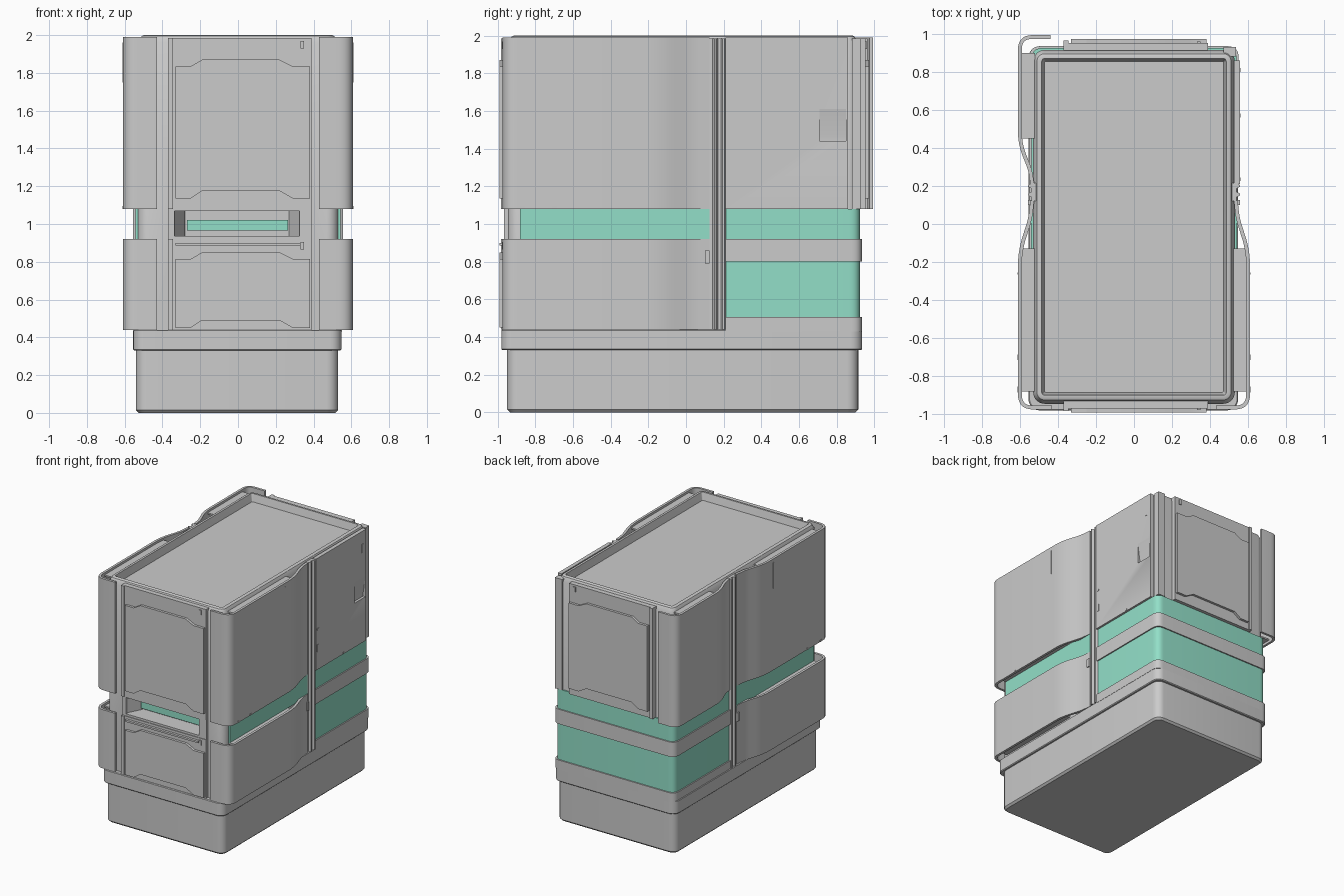
import bpy, bmesh, math
from mathutils import Vector

if "Cube" in bpy.data.objects:
    bpy.data.objects.remove(bpy.data.objects["Cube"])

mint = bpy.data.materials.new("mint")
mint.diffuse_color = (0.29, 0.74, 0.58, 1)
mint.use_nodes = True
mint.node_tree.nodes["Principled BSDF"].inputs["Base Color"].default_value = mint.diffuse_color


def finish(name, bm, mat=None):
    bmesh.ops.recalc_face_normals(bm, faces=bm.faces)
    me = bpy.data.meshes.new(name)
    bm.to_mesh(me)
    bm.free()
    ob = bpy.data.objects.new(name, me)
    bpy.context.collection.objects.link(ob)
    if mat:
        me.materials.append(mat)
    bpy.ops.object.select_all(action='DESELECT')
    bpy.context.view_layer.objects.active = ob
    ob.select_set(True)
    bpy.ops.object.shade_smooth_by_angle(angle=math.radians(30))
    return ob


def skin(name, rings, mat=None):
    """Join rings of 3D points and cap both ends."""
    bm = bmesh.new()
    vs = [[bm.verts.new(p) for p in ring] for ring in rings]
    n = len(rings[0])
    for a, b in zip(vs, vs[1:]):
        for i in range(n):
            j = (i + 1) % n
            bm.faces.new((a[i], a[j], b[j], b[i]))
    bm.faces.new(vs[0])
    bm.faces.new(vs[-1])
    return finish(name, bm, mat)


def prism(name, pts, a, b, mat=None, plane='xy'):
    put = (lambda u, v, w: (u, v, w)) if plane == 'xy' else (lambda u, v, w: (u, w, v))
    return skin(name, [[put(u, v, w) for u, v in pts] for w in (a, b)], mat)


def box(name, x0, x1, y0, y1, z0, z1, mat=None):
    return prism(name, [(x0, y0), (x1, y0), (x1, y1), (x0, y1)], z0, z1, mat)


def loft(name, rect, levels, r=0.06, n=6):
    """Rounded rectangle stacked through (inset, z) levels."""
    x0, x1, y0, y1 = rect
    rings = []
    for d, z in levels:
        ring = []
        for k, (cx, cy) in enumerate([(x1 - r, y1 - r), (x0 + r, y1 - r),
                                      (x0 + r, y0 + r), (x1 - r, y0 + r)]):
            sx, sy = (1, -1, -1, 1)[k], (1, 1, -1, -1)[k]
            rr, back = max(r - d, 0.008), max(d - r + 0.008, 0)
            for i in range(n + 1):
                a = math.pi / 2 * (k + i / n)
                ring.append((cx - sx * back + rr * math.cos(a),
                             cy - sy * back + rr * math.sin(a), z))
        rings.append(ring)
    return skin(name, rings)


def rounded(path, r, n=7):
    p = [Vector(q) for q in path]
    out = [p[0]]
    for a, b, c in zip(p, p[1:], p[2:]):
        d = min(r, 0.45 * (a - b).length, 0.45 * (c - b).length)
        s, e = b + (a - b).normalized() * d, b + (c - b).normalized() * d
        for i in range(n + 1):
            t = i / n
            out.append(s * (1 - t) ** 2 + b * 2 * t * (1 - t) + e * t * t)
    return out + [p[-1]]


def strip(name, path, z0, z1, t=0.02, r=0.1, mat=None):
    """Upright sheet along a path, thickened to the left of its direction."""
    p = rounded(path, r)
    inner = []
    for i, q in enumerate(p):
        d = (p[min(i + 1, len(p) - 1)] - p[max(i - 1, 0)]).normalized()
        inner.append(q + Vector((-d.y, d.x)) * t)
    return prism(name, [tuple(v) for v in p + inner[::-1]], z0, z1, mat)


def flip(path):
    return [(-x, y) for x, y in reversed(path)]


# plinth, skirt and core with a sunken roof
loft("base", (-0.54, 0.53, -0.95, 0.915), [(0.015, 0), (0, 0.015), (0, 0.33)])
loft("skirt", (-0.555, 0.548, -0.98, 0.935), [(0.006, 0.33), (0, 0.336), (0, 0.435), (0.006, 0.44)])
core = loft("core", (-0.53, 0.53, -0.945, 0.915),
            [(0, 0.4), (0, 1.96), (0.02, 1.995), (0.03, 2.0), (0.045, 2.0), (0.06, 1.94)])

# front slot cut into the core, with its tray
cut = box("slot_cutter", -0.34, 0.33, -1.1, -0.82, 0.935, 1.072)
cut.hide_render = True
cut.hide_viewport = True
m = core.modifiers.new("slot", 'BOOLEAN')
m.object = cut
m.solver = 'EXACT'
box("slot_light", -0.27, 0.265, -0.87, -0.83, 0.965, 1.022, mint)
for i, (x0, x1, z0, z1) in enumerate([(-0.37, 0.39, 1.07, 1.085), (-0.37, 0.39, 0.915, 0.937),
                                      (-0.37, -0.335, 0.937, 1.07), (0.325, 0.39, 0.937, 1.07)]):
    box(f"slot_frame_{i}", x0, x1, -0.965, -0.94, z0, z1)
for s, x in ((1, -0.34), (-1, 0.33)):
    prism(f"slot_cheek_{s}", [(x, -0.945), (x + s * 0.06, -0.83), (x, -0.83)], 0.937, 1.07)

# wraparound rear bands
U = [(0.54, 0.21), (0.54, 0.925), (-0.54, 0.925), (-0.54, 0.21)]
W = [(0.55, 0.21), (0.55, 0.935), (-0.55, 0.935), (-0.55, 0.21)]
strip("lower_green_band", U, 0.5, 0.81, r=0.06, mat=mint)
strip("upper_green_band", U, 0.91, 1.08, r=0.06, mat=mint)
strip("rear_belt", W, 0.80, 0.92, 0.03, r=0.06)
strip("rear_skirt_top", W, 0.43, 0.505, 0.03, r=0.06)

# side panels curving round the front corners
side = [(0.43, -0.975), (0.61, -0.975), (0.61, -0.14), (0.555, 0.03), (0.545, 0.125)]
for tag, s in (("right", 1), ("left", -1)):
    path = side if s > 0 else flip(side)
    strip(f"upper_{tag}_panel", path, 1.08, 1.99)
    strip(f"lower_{tag}_panel", path, 0.44, 0.92)
    X = sorted((s * 0.52, s * 0.542))
    box(f"{tag}_green_strip", *X, -0.88, 0.125, 0.9, 1.1, mint)
    # flanges joining the panels to the core
    for z in (0.46, 0.89, 1.10, 1.96):
        box(f"{tag}_flange_{z}", *sorted((s * 0.52, s * 0.6)), -0.88, -0.13, z, z + 0.012)
    # centre post with two ridges
    box(f"{tag}_post", *sorted((s * 0.5, s * 0.538)), 0.12, 0.215, 0.44, 1.985)
    for y in (0.155, 0.2):
        prism(f"{tag}_post_ridge_{y}", [(s * 0.53, y - 0.018), (s * 0.557, y - 0.005),
                                       (s * 0.557, y + 0.005), (s * 0.53, y + 0.018)], 0.44, 1.985)
    # small latches and slots standing just proud of the panels
    x = sorted((s * 0.6, s * 0.612))
    box(f"{tag}_groove_trim", *x, -0.265, -0.255, 1.75, 1.96)
    for y in (-0.87, -0.7):
        box(f"{tag}_catch_{y}", *x, y - 0.015, y + 0.015, 1.08, 1.095)
    box(f"{tag}_lower_catch", *sorted((s * 0.54, s * 0.556)), 0.1, 0.125, 0.79, 0.86)

# rear left panel wrapping the back corner
strip("rear_left_panel", [(-0.44, 0.993), (-0.61, 0.993), (-0.61, 0.42), (-0.555, 0.28), (-0.545, 0.21)],
      1.08, 1.99)
for z in (1.10, 1.96):
    box(f"rear_left_flange_{z}", -0.6, -0.52, 0.45, 0.9, z, z + 0.012)

# flat rear right panel with a hand recess
panel = box("rear_right_panel", 0.525, 0.557, 0.21, 0.86, 1.08, 1.99)
recess = skin("recess_cutter", [[(x, y, z) for y, z in ((0.71, 1.44), (0.85, 1.44), (0.85, t), (0.71, t))]
                                for x, t in ((0.537, 1.47), (0.57, 1.7))])
recess.hide_render = True
recess.hide_viewport = True
m = panel.modifiers.new("recess", 'BOOLEAN')
m.object = recess
m.solver = 'EXACT'
for y, z, h in ((0.235, 1.255, 0.06), (0.235, 1.41, 0.015), (0.81, 1.85, 0.07), (0.57, 1.09, 0.015)):
    box(f"rear_right_slot_{z}", 0.55, 0.56, y - 0.01, y + 0.01, z - h / 2, z + h / 2)
box("rear_right_corner_rail", 0.47, 0.535, 0.88, 0.93, 1.08, 1.985)


def door(name, y, s, z0, z1, a, b):
    """Backing frame, raised leaf with stepped ends, and side lips; s is outward."""
    box(name + "_frame", -0.37, 0.39, *sorted((y - s * 0.04, y)), z0, z1)
    leaf = [(-0.33, a), (-0.25, a), (-0.19, a + 0.04), (0.22, a + 0.04), (0.29, a), (0.38, a),
            (0.38, b), (0.29, b), (0.22, b + 0.035), (-0.19, b + 0.035), (-0.25, b), (-0.33, b)]
    prism(name + "_leaf", leaf, *sorted((y - s * 0.01, y + s * 0.02)), plane='xz')
    box(name + "_hinge_lip", -0.37, -0.345, *sorted((y - s * 0.01, y + s * 0.012)), z0, z1)
    box(name + "_lock", 0.33, 0.35, *sorted((y - s * 0.01, y + s * 0.008)), z1 - 0.055, z1 - 0.015)


door("front_upper_door", -0.97, -1, 1.08, 1.985, 1.135, 1.835)
door("front_lower_door", -0.97, -1, 0.44, 0.92, 0.45, 0.815)
door("rear_door", 0.952, 1, 1.08, 1.985, 1.135, 1.835)

# lip beneath the slot and drain plate under the base
box("slot_sill", -0.33, 0.33, -0.99, -0.965, 0.885, 0.9)
box("base_plate", -0.1, 0.1, -0.1, 0.1, 0.0, 0.01)
